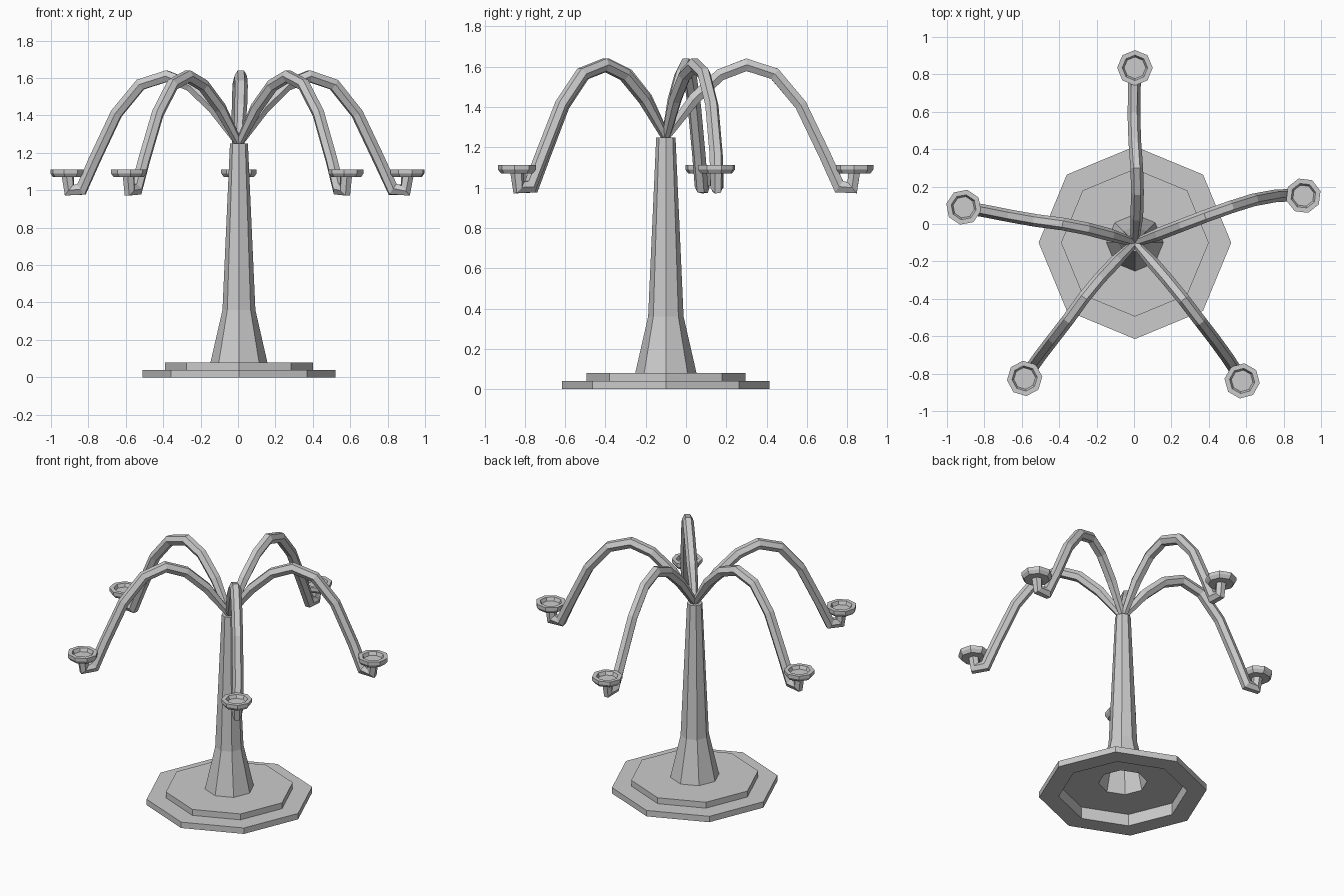
import bpy, bmesh, math
from mathutils import Vector

if "Cube" in bpy.data.objects:
    bpy.data.objects.remove(bpy.data.objects["Cube"], do_unlink=True)

AXIS = Vector((0.005, -0.10, 0))

metal = bpy.data.materials.new("grey_metal")
metal.use_nodes = True
GREY = (0.6, 0.6, 0.6, 1)
metal.diffuse_color = GREY
metal.node_tree.nodes["Principled BSDF"].inputs["Base Color"].default_value = GREY


def add_object(name, bm):
    mesh = bpy.data.meshes.new(name)
    bm.to_mesh(mesh)
    bm.free()
    mesh.materials.append(metal)
    obj = bpy.data.objects.new(name, mesh)
    bpy.context.collection.objects.link(obj)
    return obj


def skin(name, rings, closed=False, cap_start=False, cap_end=False):
    """Bridge a list of equally sized point rings with quads."""
    bm = bmesh.new()
    loops = [[bm.verts.new(p) for p in ring] for ring in rings]
    n = len(loops[0])
    pairs = list(zip(loops, loops[1:]))
    if closed:
        pairs.append((loops[-1], loops[0]))
    for a, b in pairs:
        for i in range(n):
            j = (i + 1) % n
            bm.faces.new((a[i], a[j], b[j], b[i]))
    if cap_start:
        bm.faces.new(loops[0][::-1])
    if cap_end:
        bm.faces.new(loops[-1])
    return add_object(name, bm)


def lathe(name, profile, centre, turn=0.0, sides=8, **caps):
    """Turn a (radius, height) profile into a faceted solid."""
    angles = [turn + math.tau * i / sides for i in range(sides)]
    rings = [[centre + Vector((r * math.cos(a), r * math.sin(a), z)) for a in angles]
             for r, z in profile]
    return skin(name, rings, **caps)


def tube(name, path, radii, side, sides=6):
    """Sweep a polygon along a path, mitred at each bend."""
    rings = []
    for k, p in enumerate(path):
        back = (p - path[k - 1]).normalized() if k else None
        ahead = (path[k + 1] - p).normalized() if k < len(path) - 1 else None
        back, ahead = back or ahead, ahead or back
        tangent = (back + ahead).normalized()
        up = tangent.cross(side).normalized()
        across = up.cross(tangent)
        mitre = 1 / max(tangent.dot(ahead), 0.7)
        rings.append([p + radii[k] * (across * math.cos(a) + up * mitre * math.sin(a))
                      for a in (math.tau * i / sides for i in range(sides))])
    return skin(name, rings, cap_start=True, cap_end=True)


# Two-step octagonal foot, hollow underneath
lathe("stepped_base", [(0.395, 0.04), (0.395, 0), (0.515, 0), (0.515, 0.04),
                       (0.395, 0.04), (0.395, 0.08), (0.15, 0.08)], AXIS)

# Tapering post
lathe("post", [(0.152, 0.08), (0.088, 0.36), (0.048, 1.25)], AXIS, cap_end=True)

# Drooping arms: (reach, height) of the shared curve, then heading and sideways sway of each
CURVE = [(0, 1.25), (0.14, 1.44), (0.27, 1.56), (0.40, 1.61), (0.54, 1.565),
         (0.67, 1.41), (0.79, 1.16), (0.86, 1.005), (0.925, 1.0), (0.935, 1.08)]
RADII = [0.022, 0.034] + [0.034] * 6 + [0.03, 0.034]
ARMS = {"back": (90, -0.015, 0.005), "left": (15.6, 0.01, 0.05),
        "front_left": (-52.2, 0.012, 0.018), "front_right": (-129.1, -0.022, -0.015),
        "right": (168.3, -0.02, -0.005)}
CUP = [(0.03, 1.07), (0.08, 1.07), (0.095, 1.09), (0.095, 1.112),
       (0.068, 1.112), (0.058, 1.09)]

for label, (heading, early, late) in ARMS.items():
    angle = math.radians(heading)
    out = Vector((math.cos(angle), math.sin(angle), 0))
    left = Vector((-out.y, out.x, 0))
    path = []
    for reach, height in CURVE:
        t = reach / CURVE[-1][0]
        sway = early * math.sin(math.pi * min(1, t * 1.6)) + late * math.sin(math.pi * t ** 2)
        path.append(AXIS + out * reach + left * sway + Vector((0, 0, height)))
    tube(label + "_arm", path, RADII, -left)
    # Shallow dish on the arm tip
    lathe(label + "_cup", CUP, AXIS + out * CURVE[-1][0], angle,
          cap_start=True, cap_end=True)
